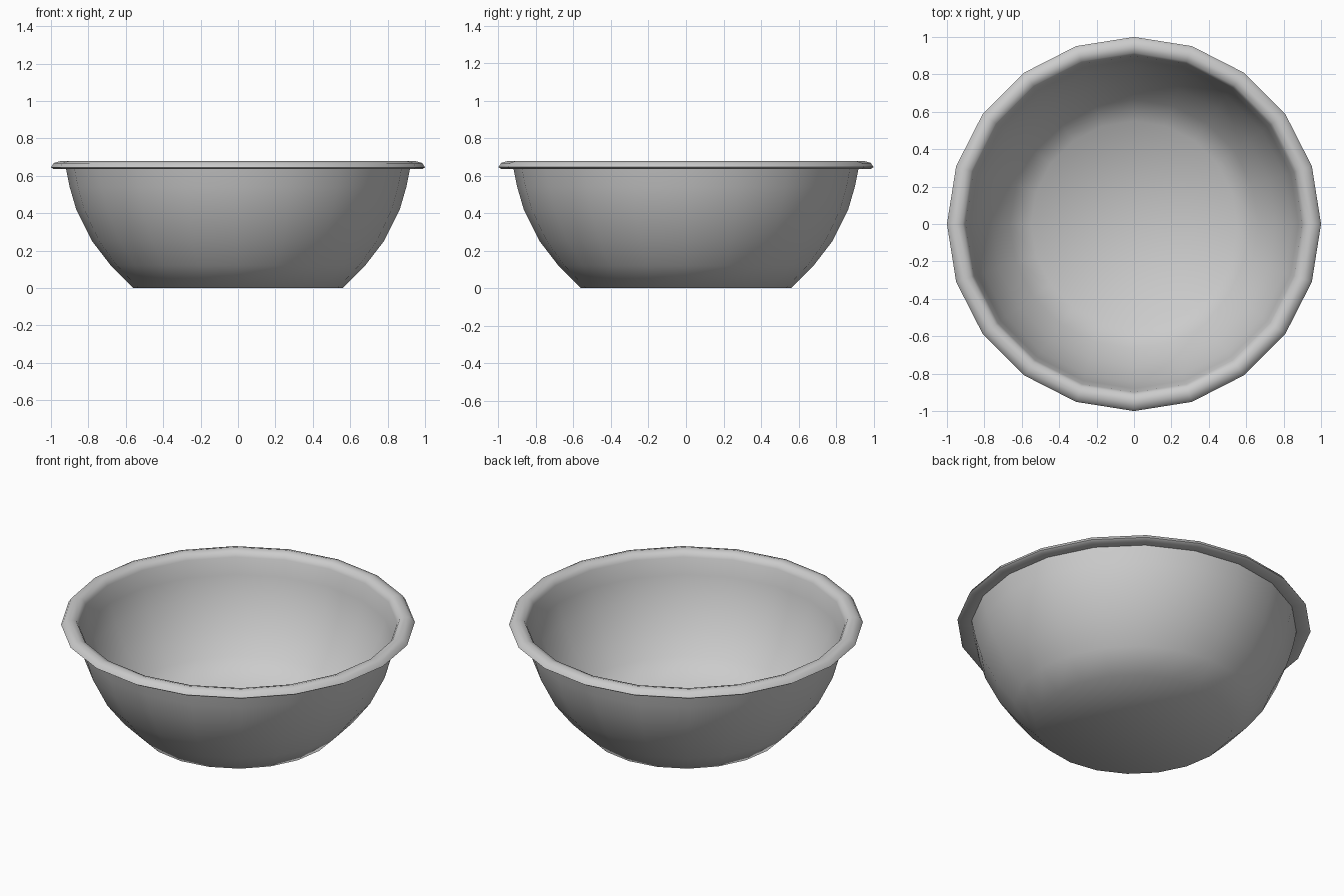
import bpy, bmesh, math

if "Cube" in bpy.data.objects:
    bpy.data.objects.remove(bpy.data.objects["Cube"])

SIDES = 20

def lathe(name, profile, sides=SIDES):
    bm = bmesh.new()
    rings = []
    for r, z in profile:
        if r == 0:
            rings.append([bm.verts.new((0, 0, z))] * sides)
        else:
            rings.append([bm.verts.new((r * math.cos(2 * math.pi * i / sides),
                                        r * math.sin(2 * math.pi * i / sides), z))
                          for i in range(sides)])
    for a, b in zip(rings, rings[1:]):
        for i in range(sides):
            j = (i + 1) % sides
            quad = [a[i], a[j], b[j], b[i]]
            bm.faces.new(list(dict.fromkeys(quad)))
    bmesh.ops.recalc_face_normals(bm, faces=bm.faces)
    mesh = bpy.data.meshes.new(name)
    bm.to_mesh(mesh)
    bm.free()
    obj = bpy.data.objects.new(name, mesh)
    bpy.context.collection.objects.link(obj)
    bpy.context.view_layer.objects.active = obj
    obj.select_set(True)
    bpy.ops.object.shade_smooth_by_angle(angle=math.radians(50))
    return obj

# Thin-walled bowl: underside, outer wall, rolled lip, inner wall, flat inner floor
lathe("bowl", [
    (0, 0), (0.56, 0),
    (0.68, 0.12), (0.78, 0.25), (0.865, 0.42), (0.90, 0.54), (0.92, 0.64),
    (0.985, 0.635), (1.0, 0.645), (0.985, 0.668), (0.95, 0.678), (0.915, 0.668),
    (0.90, 0.64), (0.88, 0.54), (0.845, 0.42), (0.76, 0.25), (0.665, 0.13),
    (0.55, 0.02), (0, 0.02)])
